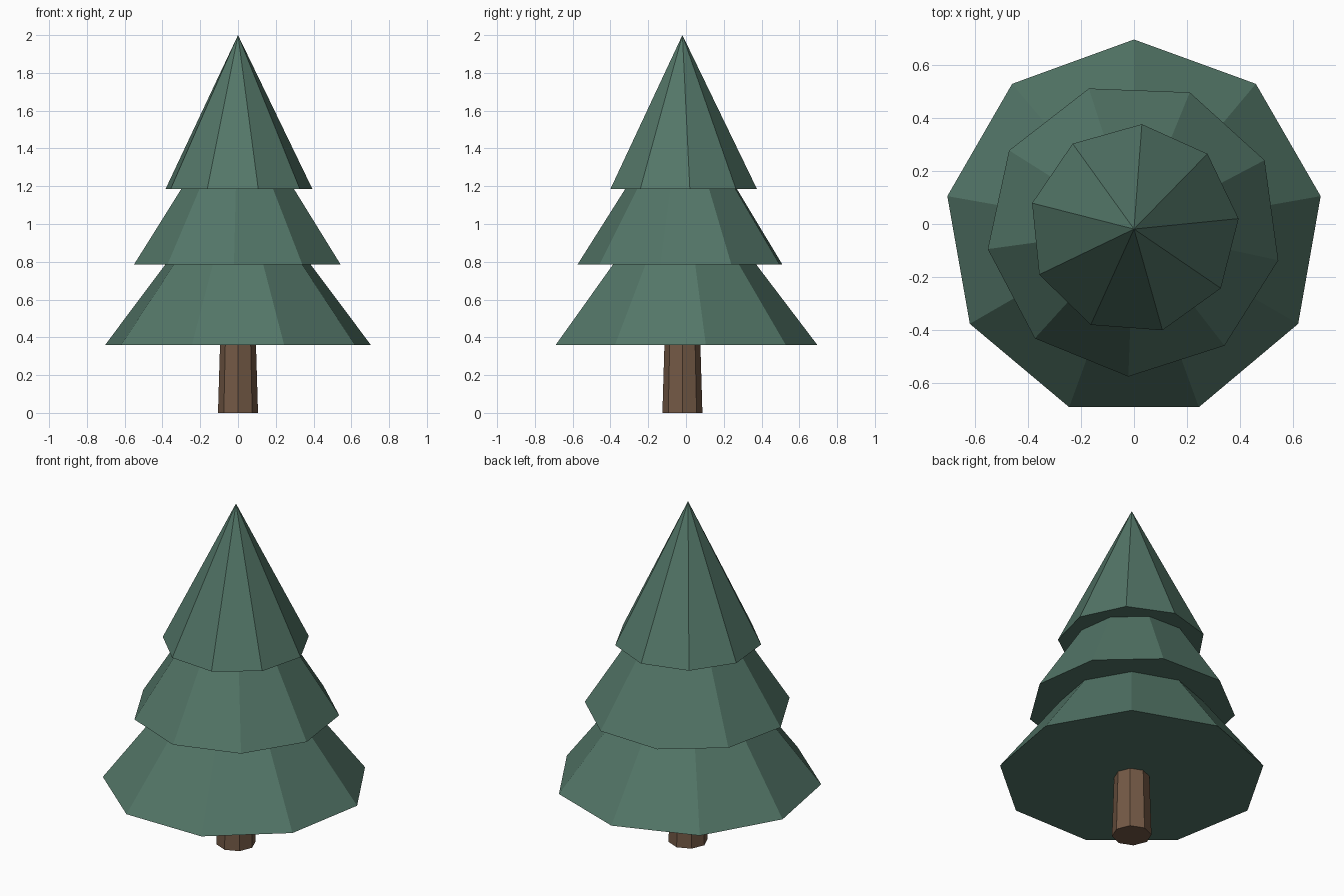
import bpy
import bmesh
import math

if "Cube" in bpy.data.objects:
    bpy.data.objects.remove(bpy.data.objects["Cube"])

CENTRE_Y = -0.019


def flat_colour(name, rgb):
    mat = bpy.data.materials.new(name)
    mat.diffuse_color = (*rgb, 1.0)
    mat.use_nodes = True
    mat.node_tree.nodes["Principled BSDF"].inputs["Base Color"].default_value = mat.diffuse_color
    return mat


green = flat_colour("pine green", (0.087, 0.182, 0.138))
brown = flat_colour("bark brown", (0.172, 0.100, 0.060))


def add_cone(name, sides, r_bottom, r_top, z_bottom, z_top, phase, mat):
    """Closed flat-shaded cone whose first corner sits at phase degrees."""
    bm = bmesh.new()

    def ring(r, z):
        return [bm.verts.new((r * math.cos(a), r * math.sin(a), z))
                for a in (math.radians(phase) + i * math.tau / sides
                          for i in range(sides))]

    low = ring(r_bottom, z_bottom)
    bm.faces.new(low[::-1])
    if r_top > 0:
        high = ring(r_top, z_top)
        bm.faces.new(high)
    else:
        tip = bm.verts.new((0, 0, z_top))
    for i in range(sides):
        j = (i + 1) % sides
        if r_top > 0:
            bm.faces.new((low[i], low[j], high[j], high[i]))
        else:
            bm.faces.new((low[i], low[j], tip))
    mesh = bpy.data.meshes.new(name)
    bm.to_mesh(mesh)
    bm.free()
    mesh.materials.append(mat)
    obj = bpy.data.objects.new(name, mesh)
    obj.location.y = CENTRE_Y
    bpy.context.collection.objects.link(obj)
    return obj


# Tapered eight-sided trunk, reaching just into the foliage
add_cone("trunk", 8, 0.106, 0.094, 0.0, 0.40, 0, brown)

# Three stacked nine-sided foliage tiers, each turned differently
add_cone("lower_foliage", 9, 0.714, 0, 0.36, 1.30, 90, green)
add_cone("middle_foliage", 9, 0.556, 0, 0.785, 1.665, 67.8, green)
add_cone("top_foliage", 9, 0.396, 0, 1.185, 2.0, 85.7, green)
